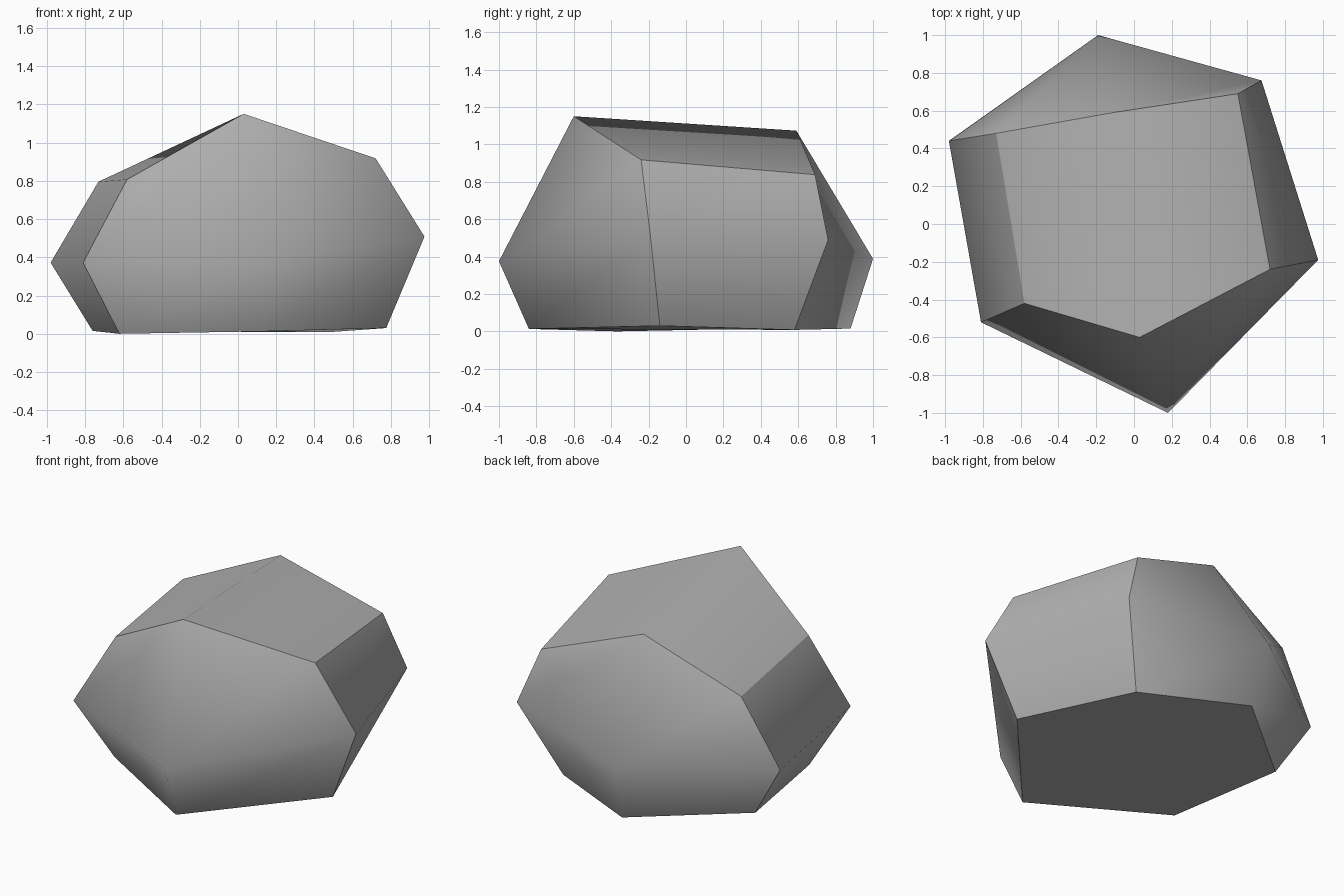
import bpy, bmesh

if "Cube" in bpy.data.objects:
    bpy.data.objects.remove(bpy.data.objects["Cube"])

# Three six-sided rings: base, widest girth, crown
rings = [
    [(-0.76, 0.38, 0.015), (-0.62, -0.37, 0.0), (0.145, -0.84, 0.013),
     (0.775, -0.14, 0.03), (0.47, 0.58, 0.008), (-0.16, 0.88, 0.015)],
    [(-0.98, 0.44, 0.372), (-0.81, -0.52, 0.372), (0.18, -1.0, 0.375),
     (0.975, -0.19, 0.508), (0.675, 0.76, 0.49), (-0.19, 1.0, 0.388)],
    [(-0.73, 0.48, 0.795), (-0.58, -0.42, 0.807), (0.03, -0.60, 1.15),
     (0.72, -0.24, 0.917), (0.55, 0.69, 0.838), (-0.11, 0.59, 1.073)],
]

bm = bmesh.new()
loops = [[bm.verts.new(p) for p in ring] for ring in rings]

# Sides
for low, high in zip(loops, loops[1:]):
    for i in range(6):
        j = (i + 1) % 6
        bm.faces.new((low[i], low[j], high[j], high[i]))

# Underside and ridged top
bm.faces.new(loops[0][::-1])
a, f, e, d, c, b = loops[2]
bm.faces.new((a, f, e, b))
bm.faces.new((b, e, d, c))
bmesh.ops.recalc_face_normals(bm, faces=bm.faces)

# Smooth shading, split at the rims and at four of the six corners
for face in bm.faces:
    face.smooth = True


def crease(v1, v2):
    bm.edges.get((v1, v2)).smooth = False


for i in range(6):
    for ring in (loops[0], loops[2]):
        crease(ring[i], ring[(i + 1) % 6])
for i in (0, 1, 3, 4):
    for low, high in zip(loops, loops[1:]):
        crease(low[i], high[i])

mesh = bpy.data.meshes.new("rock")
bm.to_mesh(mesh)
bm.free()
rock = bpy.data.objects.new("rock", mesh)
bpy.context.collection.objects.link(rock)

# Dark stone grey
stone = bpy.data.materials.new("stone")
stone.diffuse_color = (0.43, 0.43, 0.43, 1)
stone.use_nodes = True
stone.node_tree.nodes["Principled BSDF"].inputs["Base Color"].default_value = stone.diffuse_color
mesh.materials.append(stone)
